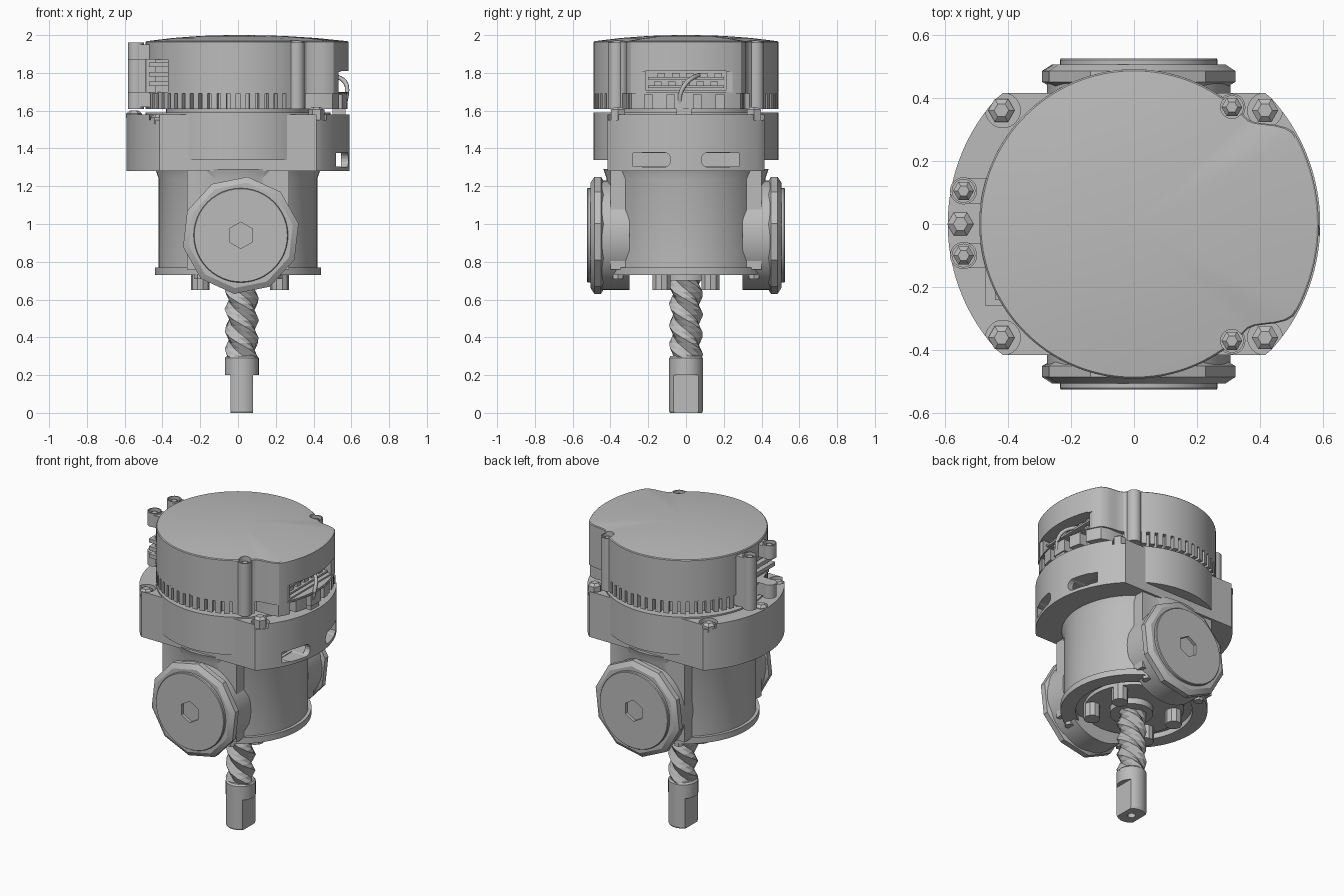
import bpy, bmesh, math
from math import sin, cos, radians, pi

old = bpy.data.objects.get("Cube")
if old:
    bpy.data.objects.remove(old)

grey = bpy.data.materials.new("plain grey")
grey.use_nodes = True
COLOUR = (0.5, 0.5, 0.5, 1)
grey.diffuse_color = COLOUR
grey.node_tree.nodes["Principled BSDF"].inputs["Base Color"].default_value = COLOUR


def polar(radius, n=96, start=0.0):
    """Outline from a constant radius or a function of angle."""
    pts = []
    for i in range(n):
        a = start + 2 * pi * i / n
        r = radius(a) if callable(radius) else radius
        pts.append((r * cos(a), r * sin(a)))
    return pts


def loft(name, outline, rings, centre=(0, 0), place=None):
    """Skin scaled copies of an outline; rings are (scale, height, twist)."""
    bm = bmesh.new()
    loops = []
    for ring in rings:
        s, z = ring[:2]
        t = ring[2] if len(ring) > 2 else 0
        loop = []
        for x, y in outline:
            p = (s * (x * cos(t) - y * sin(t)) + centre[0],
                 s * (x * sin(t) + y * cos(t)) + centre[1], z)
            loop.append(bm.verts.new(place(p) if place else p))
        loops.append(loop)
    n = len(outline)
    for a, b in zip(loops, loops[1:]):
        for i in range(n):
            j = (i + 1) % n
            bm.faces.new((a[i], a[j], b[j], b[i]))
    bm.faces.new(loops[0])
    bm.faces.new(loops[-1])
    bmesh.ops.recalc_face_normals(bm, faces=bm.faces)
    mesh = bpy.data.meshes.new(name)
    bm.to_mesh(mesh)
    bm.free()
    mesh.materials.append(grey)
    ob = bpy.data.objects.new(name, mesh)
    bpy.context.scene.collection.objects.link(ob)
    return ob


def cyl(name, x, y, z0, z1, r, n=24):
    return loft(name, polar(r, n), [(1, z0), (1, z1)], (x, y))


def box(name, x0, x1, y0, y1, z0, z1):
    return loft(name, [(x0, y0), (x1, y0), (x1, y1), (x0, y1)], [(1, z0), (1, z1)])


def screw(name, x, y, z0, z1, r=0.035):
    return loft(name, polar(r, 6), [(1, z0), (1, z1 - 0.015), (0.55, z1)], (x, y))


def combine(ob, others, op="DIFFERENCE"):
    """Apply booleans and drop the helper shapes."""
    for other in others:
        mod = ob.modifiers.new("cut", "BOOLEAN")
        mod.operation, mod.object, mod.solver = op, other, "EXACT"
    dg = bpy.context.evaluated_depsgraph_get()
    dg.update()
    mesh = bpy.data.meshes.new_from_object(ob.evaluated_get(dg))
    ob.modifiers.clear()
    ob.data = mesh
    for other in others:
        bpy.data.objects.remove(other)


def blend(a, lo, hi):
    t = min(1, max(0, (abs(a) - lo) / (hi - lo)))
    return t * t * (3 - 2 * t)


def lobe(a):
    """Bulge of the cap towards +x."""
    a = (a + pi) % (2 * pi) - pi
    return 0.095 * (1 - blend(a, radians(29), radians(43)))


# Output shaft: flatted tang, collar and twisted screw
SX = 0.02
tang = loft("shaft_tang", polar(0.09, 32), [(0.95, 0), (1, 0.01), (1, 0.29), (0.9, 0.3)], (SX, 0))
combine(tang, [box("flat", SX + 0.06, 0.3, -0.2, 0.2, -0.1, 0.2),
               box("flat", -0.3, SX - 0.06, -0.2, 0.2, -0.1, 0.2),
               cyl("bore", SX, 0, -0.1, 0.05, 0.025, 12)])
steps = 16
loft("shaft_screw", polar(lambda a: 0.078 + 0.013 * cos(3 * a), 12),
     [(1, 0.28 + 0.48 * i / steps, -3 * pi * i / steps) for i in range(steps + 1)], (SX, 0))

# Lower housing with a recessed underside
housing = loft("housing", polar(0.42), [(1, 0.74), (1, 1.24), (1.04, 1.29)])
combine(housing, [box("port_block", -0.27, 0.27, -0.4, 0.4, 0.76, 1.34),
                  cyl("bottom_rim", 0, 0, 0.73, 0.77, 0.44, 96)], "UNION")
combine(housing, [cyl("recess", 0, 0, 0.6, 0.765, 0.35, 48)])
loft("bottom_plate", polar(0.3, 32), [(1, 0.74), (1, 0.78)])
cyl("shaft_seal", SX, 0, 0.7, 0.76, 0.13, 24)
for sx in (-1, 1):
    for sy in (-1, 1):
        cyl("bottom_bolt", 0.01 + sx * 0.21, sy * 0.13, 0.65, 0.76, 0.05, 10)
        screw("rim_screw", sx * 0.2, sy * 0.36, 0.71, 0.75, 0.03)

# Side ports, front and back
for side, label in ((-1, "front"), (1, "back")):
    def place(p, side=side):
        return (p[0] + 0.015, side * p[2], p[1] + 0.94)
    loft(label + "_port_neck", polar(0.29, 40), [(1, 0.3), (1, 0.45)], place=place)
    loft(label + "_port_flange", polar(0.312, 10, 0.2),
         [(0.92, 0.435), (1, 0.45), (1, 0.485), (0.9, 0.505)], place=place)
    plug = loft(label + "_port_plug", polar(0.25, 48), [(1, 0.48), (1, 0.52), (0.985, 0.525)], place=place)
    combine(plug, [loft("hex", polar(0.07, 6, pi / 6), [(1, 0.495), (1, 0.6)], place=place)])

# Middle flange: wide body with flats, shallower round band in front and back
flange = loft("flange", polar(lambda a: min(0.59, 0.415 / max(0.01, abs(sin(a)))), 144),
              [(1, 1.28), (1, 1.58)])
combine(flange, [cyl("band", 0, 0, 1.34, 1.59, 0.49, 96)], "UNION")
cuts = [box("cavity", 0.45, 0.545, -0.28, 0.28, 1.305, 1.375)]
for sy in (-1, 1):
    slot = [(sy * 0.17 + (0.05 if cos(a) > 0 else -0.05) + 0.04 * cos(a), 0.04 * sin(a))
            for a in [2 * pi * (i + 0.5) / 16 for i in range(16)]]
    cuts.append(loft("slot", slot, [(1, 0.47), (1, 0.7)], place=lambda p: (p[2], p[0], p[1] + 1.34)))
    cuts += [cyl("pocket", sx * 0.415, sy * 0.36, 1.55, 1.7, 0.055) for sx in (-1, 1)]
combine(flange, cuts)
for sy in (-1, 1):
    screw("flange_screw", -0.42, sy * 0.36, 1.53, 1.58, 0.042)
    screw("flange_screw", 0.415, sy * 0.36, 1.53, 1.62, 0.042)
screw("flange_screw", -0.55, 0, 1.56, 1.6, 0.042)
cyl("core", 0, 0, 1.57, 1.63, 0.38, 64)

# Finned rim under the cap
rim = loft("cap_rim", polar(lambda a: 0.455 + lobe(a) * 1.3), [(1, 1.61), (1, 1.7)])
combine(rim, [box("gap", 0.5, 0.7, y - 0.02, y + 0.02, 1.55, 1.685)
              for y in (-0.2, -0.08, 0.06, 0.18)])
for deg in range(45, 318, 6):
    a = radians(deg)
    fin = [(0.44, -0.013), (0.49, -0.016), (0.49, 0.016), (0.44, 0.013)]
    loft("rim_fin", [(x * cos(a) - y * sin(a), x * sin(a) + y * cos(a)) for x, y in fin],
         [(1, 1.61), (1, 1.7)])

# Cap with domed top, bosses and side openings
cap = loft("cap", polar(lambda a: 0.49 + lobe(a), 144),
           [(1, 1.69), (1, 1.963), (0.99, 1.968), (0.7, 1.985), (0.4, 1.996), (0.1, 2.0)])
bosses = [(0.31, 0.37), (0.31, -0.37), (-0.54, 0.105), (-0.54, -0.1)]
parts = [cyl("boss", x, y, 1.61, 1.96, 0.043) for x, y in bosses]
parts += [box("web", -0.54, -0.44, y - 0.04, y + 0.04, 1.62, 1.95) for y in (0.105, -0.1)]
combine(cap, parts, "UNION")
combine(cap, [cyl("screw_seat", x, y, 1.9, 2.1, 0.036) for x, y in bosses]
        + [box("side_gap", 0.53, 0.7, -0.245, 0.245, 1.695, 1.805),
           box("side_opening", 0.42, 0.7, -0.215, 0.215, 1.71, 1.81),
           box("corner_opening", -0.7, -0.37, -0.42, -0.04, 1.7, 1.87)])
for x, y in bosses:
    screw("cap_screw", x, y, 1.89, 1.95, 0.033)

# Parts inside the openings and the cable
for i, z in enumerate((1.72, 1.765)):
    box("board", 0.4, 0.515, -0.2, 0.2, z, z + 0.012)
    for k in range(5):
        y = -0.17 + 0.075 * k + 0.02 * i
        box("connector", 0.42, 0.5, y, y + 0.04, z + 0.01, z + 0.035)
for z in (1.73, 1.78, 1.83):
    box("terminal", -0.47, -0.36, -0.26, -0.06, z, z + 0.025)
box("terminal_post", -0.44, -0.36, -0.24, -0.06, 1.69, 1.87)
box("cable_clamp", 0.5, 0.57, -0.05, 0.03, 1.56, 1.61)
curve = bpy.data.curves.new("cable", "CURVE")
curve.dimensions = "3D"
curve.bevel_depth, curve.bevel_resolution = 0.012, 1
spline = curve.splines.new("NURBS")
path = [(0.47, 0.08, 1.79), (0.56, 0.03, 1.78), (0.59, -0.03, 1.72), (0.57, -0.04, 1.65), (0.55, -0.02, 1.58)]
spline.points.add(len(path) - 1)
for p, co in zip(spline.points, path):
    p.co = (*co, 1)
spline.use_endpoint_u = True
curve.materials.append(grey)
bpy.context.scene.collection.objects.link(bpy.data.objects.new("cable", curve))

# Smooth round sides, keep edges sharp
for ob in bpy.context.scene.objects:
    if ob.type == "MESH":
        ob.data.shade_smooth()
        ob.data.set_sharp_from_angle(angle=radians(20))
